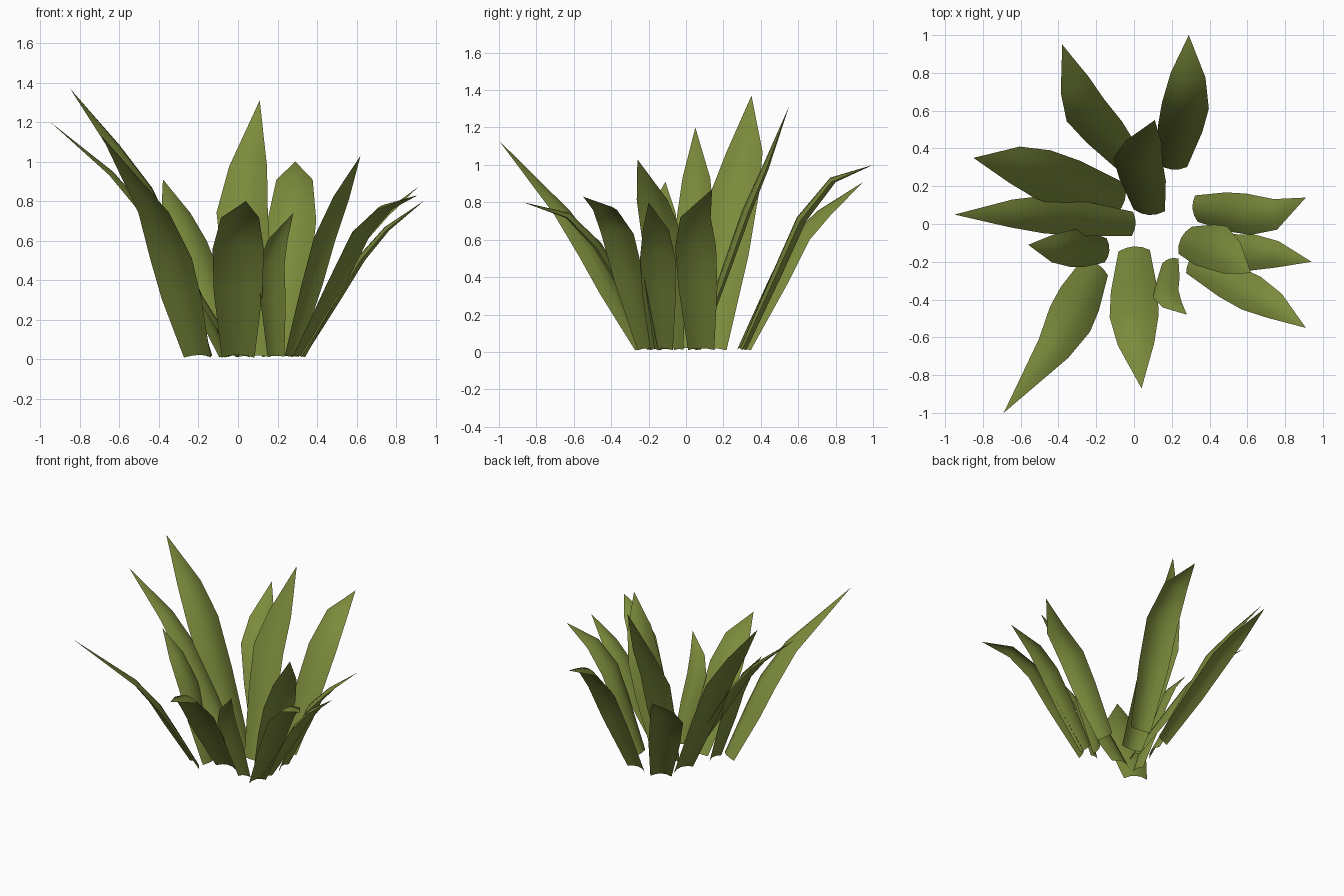
import bpy, bmesh
from mathutils import Vector

cube = bpy.data.objects.get("Cube")
if cube:
    bpy.data.objects.remove(cube)

# One olive green for the whole plant
green = bpy.data.materials.new("olive_green")
green.use_nodes = True
color = (0.2, 0.26, 0.045, 1)
green.diffuse_color = color
green.node_tree.nodes["Principled BSDF"].inputs["Base Color"].default_value = color

WIDTHS = (.64, .95, 1, .74, 0)  # base, lower, middle, bend, tip
COLUMNS = (-1, -.5, 0, .5, 1)


def leaf(name, base, mid, bend, tip, width):
    """Arched blade: straight from base to mid, then bending over to the tip."""
    base, mid, bend, tip = Vector((*base, .015)), Vector(mid), Vector(bend), Vector(tip)
    path = [base, base.lerp(mid, .6), mid, bend, tip]
    out = tip - base
    side = Vector((-out.y, out.x, 0)).normalized()
    bm = bmesh.new()
    rows = []
    for i, (point, w) in enumerate(zip(path, WIDTHS)):
        tangent = path[min(i + 1, 4)] - path[max(i - 1, 0)]
        normal = tangent.cross(side).normalized()
        half = width * w / 2
        rows.append([bm.verts.new(point + side * half * u
                                  + normal * half * .32 * (.5 - u * u))
                     for u in COLUMNS])
    for a, b in zip(rows, rows[1:]):
        for i in range(len(COLUMNS) - 1):
            bm.faces.new((a[i], a[i + 1], b[i + 1], b[i]))
    bmesh.ops.remove_doubles(bm, verts=bm.verts, dist=.0005)
    for f in bm.faces:
        f.smooth = True
    mesh = bpy.data.meshes.new(name)
    bm.to_mesh(mesh)
    bm.free()
    mesh.materials.append(green)
    bpy.context.collection.objects.link(bpy.data.objects.new(name, mesh))


# Back leaves
leaf("back_left_leaf", (.2, .3), (.27, .61, .71), (.285, .78, .92), (.29, 1, 1), .25)
leaf("back_right_leaf", (0, .3), (-.25, .59, .61), (-.31, .73, .75), (-.38, .95, .91), .23)
leaf("tall_centre_leaf", (.08, .06), (.02, .32, .75), (.05, .42, .98), (.11, .55, 1.31), .26)

# Right-hand leaves
leaf("tall_right_leaf", (-.06, .13), (-.46, .255, .86), (-.62, .31, 1.08),
     (-.85, .35, 1.37), .27)
leaf("right_leaf", (0, 0), (-.46, .05, .73), (-.64, .055, .94), (-.95, .05, 1.2), .2)
leaf("short_right_leaf", (-.14, -.14), (-.31, -.13, .54), (-.42, -.13, .75),
     (-.56, -.11, .91), .2)

# Front leaves
leaf("front_right_leaf", (-.2, -.22), (-.33, -.49, .52), (-.42, -.65, .75),
     (-.69, -1, 1.13), .25)
leaf("front_leaf", (0, -.13), (0, -.47, .57), (.01, -.63, .73), (.04, -.87, .8), .26)
leaf("short_front_leaf", (.19, -.19), (.165, -.36, .48), (.2, -.42, .61),
     (.28, -.48, .74), .14)

# Left-hand leaves
leaf("front_left_leaf", (.3, -.2), (.61, -.36, .64), (.74, -.43, .77), (.91, -.55, .83), .2)
leaf("low_left_leaf", (.32, -.13), (.62, -.15, .51), (.75, -.16, .66), (.94, -.2, .8), .19)
leaf("left_leaf", (.32, .08), (.59, .05, .57), (.74, .05, .73), (.91, .14, .87), .22)
leaf("upright_left_leaf", (.26, -.08), (.42, -.115, .61), (.51, -.175, .82),
     (.62, -.26, 1.03), .25)
